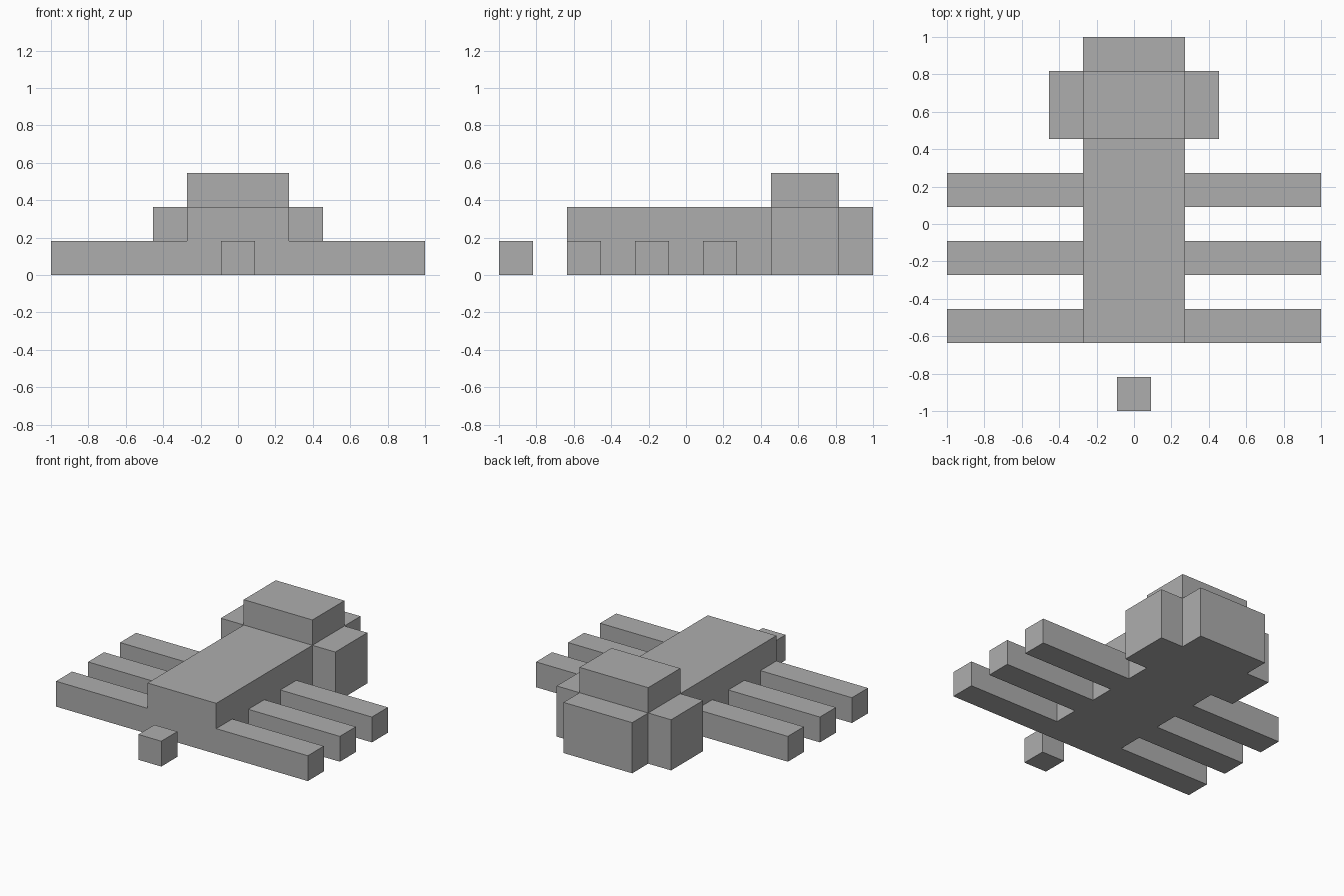
import bpy

if "Cube" in bpy.data.objects:
    bpy.data.objects.remove(bpy.data.objects["Cube"])

U = 2 / 11  # one block unit

grey = bpy.data.materials.new("plain grey")
grey.diffuse_color = (0.42, 0.42, 0.42, 1)
grey.use_nodes = True
grey.node_tree.nodes["Principled BSDF"].inputs["Base Color"].default_value = grey.diffuse_color


def box(name, x, y, z):
    """Box spanning the given (min, max) ranges, in block units."""
    verts = [(a * U, b * U, c * U) for a in x for b in y for c in z]
    faces = [(0, 1, 3, 2), (4, 6, 7, 5), (0, 4, 5, 1),
             (2, 3, 7, 6), (0, 2, 6, 4), (1, 5, 7, 3)]
    mesh = bpy.data.meshes.new(name)
    mesh.from_pydata(verts, [], faces)
    mesh.materials.append(grey)
    obj = bpy.data.objects.new(name, mesh)
    bpy.context.collection.objects.link(obj)
    return obj


# long central body and the raised block on top
box("body", (-1.5, 1.5), (-3.5, 5.5), (0, 2))
box("top_block", (-1.5, 1.5), (2.5, 4.5), (2, 3))

# side blocks and three pairs of arms
for side, (inner, outer, tip) in {"left": (-1.5, -2.5, -5.5),
                                  "right": (1.5, 2.5, 5.5)}.items():
    box(f"side_block_{side}", sorted((inner, outer)), (2.5, 4.5), (0, 2))
    for i, y in enumerate((-3.5, -1.5, 0.5)):
        box(f"arm_{side}_{i + 1}", sorted((inner, tip)), (y, y + 1), (0, 1))

# small separate cube in front
box("front_cube", (-0.5, 0.5), (-5.5, -4.5), (0, 1))
